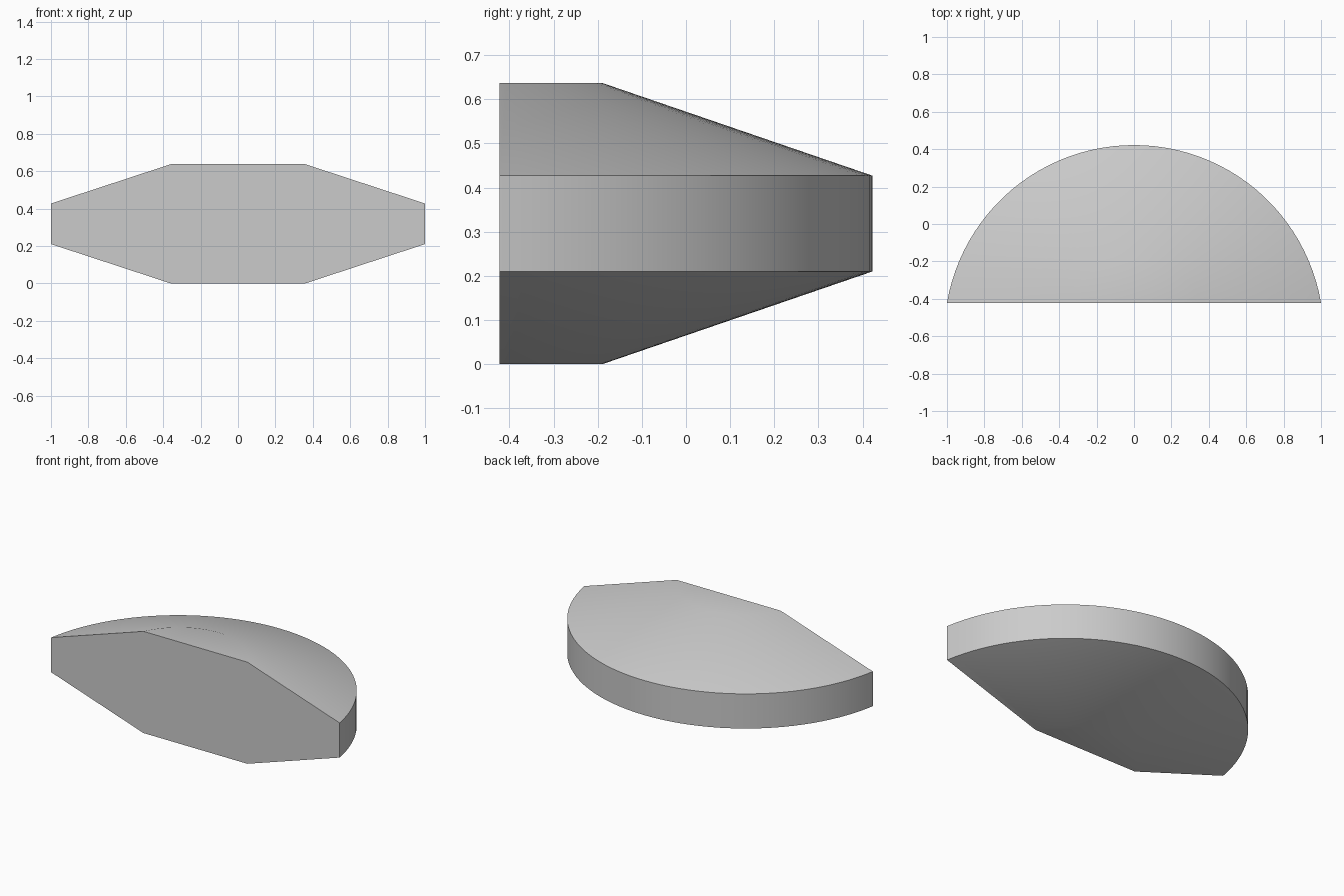
import bpy
import bmesh
import math

cube = bpy.data.objects.get("Cube")
if cube:
    bpy.data.objects.remove(cube, do_unlink=True)

STEPS = 48
FRONT = -0.422


def arc(half_width, depth, z):
    """Circular arc bulging back from the flat front plane."""
    radius = (half_width ** 2 + depth ** 2) / (2 * depth)
    centre_y = FRONT + depth - radius
    start = math.atan2(FRONT - centre_y, half_width)
    points = []
    for i in range(STEPS + 1):
        a = start + (math.pi - 2 * start) * i / STEPS
        points.append((radius * math.cos(a), centre_y + radius * math.sin(a), z))
    return points


# Plain grey finish
grey = bpy.data.materials.new("light grey")
grey.use_nodes = True
colour = (0.6, 0.6, 0.6, 1)
grey.diffuse_color = colour
grey.node_tree.nodes["Principled BSDF"].inputs["Base Color"].default_value = colour

# Body: arcs lofted from the bottom cap, up the rim, to the top cap
bm = bmesh.new()
sections = [(0.36, 0.232, 0), (1, 0.844, 0.21), (1, 0.844, 0.427), (0.36, 0.232, 0.637)]
rings = [[bm.verts.new(p) for p in arc(*s)] for s in sections]
for low, high in zip(rings, rings[1:]):
    for i in range(STEPS):
        bm.faces.new((low[i], low[i + 1], high[i + 1], high[i]))

# Flat bottom, top and front
bm.faces.new(rings[0][::-1])
bm.faces.new(rings[-1])
bm.faces.new([r[-1] for r in rings] + [r[0] for r in reversed(rings)])
bmesh.ops.recalc_face_normals(bm, faces=bm.faces[:])

mesh = bpy.data.meshes.new("half_disc_body")
bm.to_mesh(mesh)
bm.free()
mesh.materials.append(grey)
body = bpy.data.objects.new("half_disc_body", mesh)
bpy.context.collection.objects.link(body)

# Soft curve over the cap edge, crisp rim and front edges
bpy.ops.object.select_all(action="DESELECT")
body.select_set(True)
bpy.context.view_layer.objects.active = body
bpy.ops.object.shade_smooth_by_angle(angle=math.radians(30))
